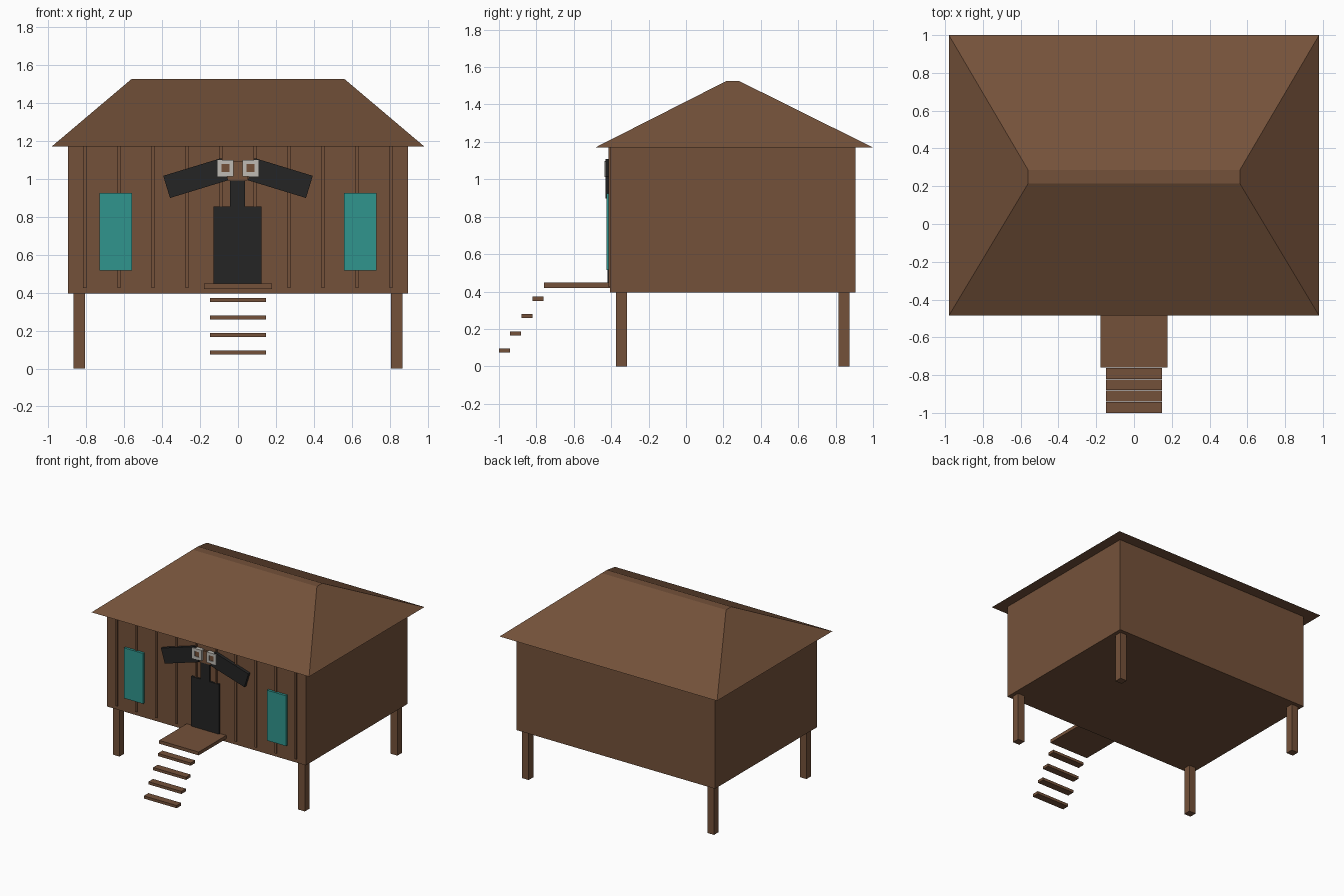
import bpy
from math import radians

cube = bpy.data.objects.get("Cube")
if cube:
    bpy.data.objects.remove(cube, do_unlink=True)


def material(name, rgb):
    m = bpy.data.materials.new(name)
    m.use_nodes = True
    m.diffuse_color = (*rgb, 1)
    m.node_tree.nodes["Principled BSDF"].inputs["Base Color"].default_value = (*rgb, 1)
    return m


brown = material("brown wood", (0.175, 0.083, 0.042))
black = material("black paint", (0.018, 0.018, 0.018))
teal = material("teal shutter", (0.03, 0.30, 0.27))
grey = material("pale grey", (0.52, 0.50, 0.46))


def mesh_object(name, verts, faces, mat):
    mesh = bpy.data.meshes.new(name)
    mesh.from_pydata(verts, [], faces)
    mesh.materials.append(mat)
    obj = bpy.data.objects.new(name, mesh)
    bpy.context.collection.objects.link(obj)
    return obj


BOX_FACES = [(0, 3, 2, 1), (4, 5, 6, 7), (0, 1, 5, 4),
             (1, 2, 6, 5), (2, 3, 7, 6), (3, 0, 4, 7)]


def frustum(name, low, high, z0, z1, mat):
    """Solid between two level rectangles, each (x0, x1, y0, y1)."""
    verts = []
    for (x0, x1, y0, y1), z in ((low, z0), (high, z1)):
        verts += [(x0, y0, z), (x1, y0, z), (x1, y1, z), (x0, y1, z)]
    return mesh_object(name, verts, BOX_FACES, mat)


def box(name, x, y, z, mat):
    rect = (*x, *y)
    return frustum(name, rect, rect, *z, mat)


WALL = -0.405   # front wall plane

# House body and hipped roof
box("house_body", (-0.895, 0.895), (WALL, 0.905), (0.395, 1.17), brown)
frustum("hip_roof", (-0.98, 0.98, -0.485, 1.0), (-0.56, 0.56, 0.215, 0.285),
        1.17, 1.525, brown)

# Stilts and shutters on both sides
for side, s in (("left", 1), ("right", -1)):
    for end, y in (("front", -0.345), ("back", 0.845)):
        x = s * 0.835
        box(f"{end}_{side}_stilt", (x - 0.03, x + 0.03), (y - 0.03, y + 0.03),
            (0, 0.395), brown)
    x = s * 0.643
    box(f"{side}_window", (x - 0.086, x + 0.086), (-0.425, WALL), (0.515, 0.925), teal)

# Wall battens
for i in range(10):
    x = -0.807 + i * 0.1793
    box(f"wall_batten_{i + 1}", (x - 0.008, x + 0.008), (-0.415, WALL), (0.425, 1.17), brown)

# Porch and floating steps
box("porch", (-0.178, 0.178), (-0.76, WALL), (0.42, 0.447), brown)
for i in range(4):
    y, z = -1.0 + i * 0.06, 0.073 + i * 0.0925
    box(f"step_{i + 1}", (-0.148, 0.148), (y, y + 0.058), (z, z + 0.022), brown)

# Door with its narrow upper panel
box("door", (-0.128, 0.123), (-0.42, WALL), (0.447, 0.852), black)
box("door_neck", (-0.043, 0.038), (-0.42, WALL), (0.852, 0.99), black)
box("sign_block", (-0.055, 0.05), (-0.42, WALL), (0.99, 1.09), brown)

# Slanted boards and square rings above the door
for side, s in (("left", 1), ("right", -1)):
    board = box(f"{side}_slanted_board", (-0.16, 0.16), (-0.43, WALL), (-0.061, 0.061), black)
    board.location = (s * 0.223, 0, 1.003)
    board.rotation_euler.y = radians(s * 17)

    x, z, r, t = s * 0.066, 1.055, 0.043, 0.022
    for k, d in (("upper", 1), ("lower", -1)):
        edge = sorted((z + d * r, z + d * (r - t)))
        box(f"{side}_ring_{k}_bar", (x - r, x + r), (-0.437, WALL), edge, grey)
    for k, d in (("outer", s), ("inner", -s)):
        edge = sorted((x + d * r, x + d * (r - t)))
        box(f"{side}_ring_{k}_bar", edge, (-0.437, WALL), (z - r + t, z + r - t), grey)
    h = r - t
    box(f"{side}_ring_centre", (x - h, x + h), (-0.432, WALL), (z - h, z + h), brown)
